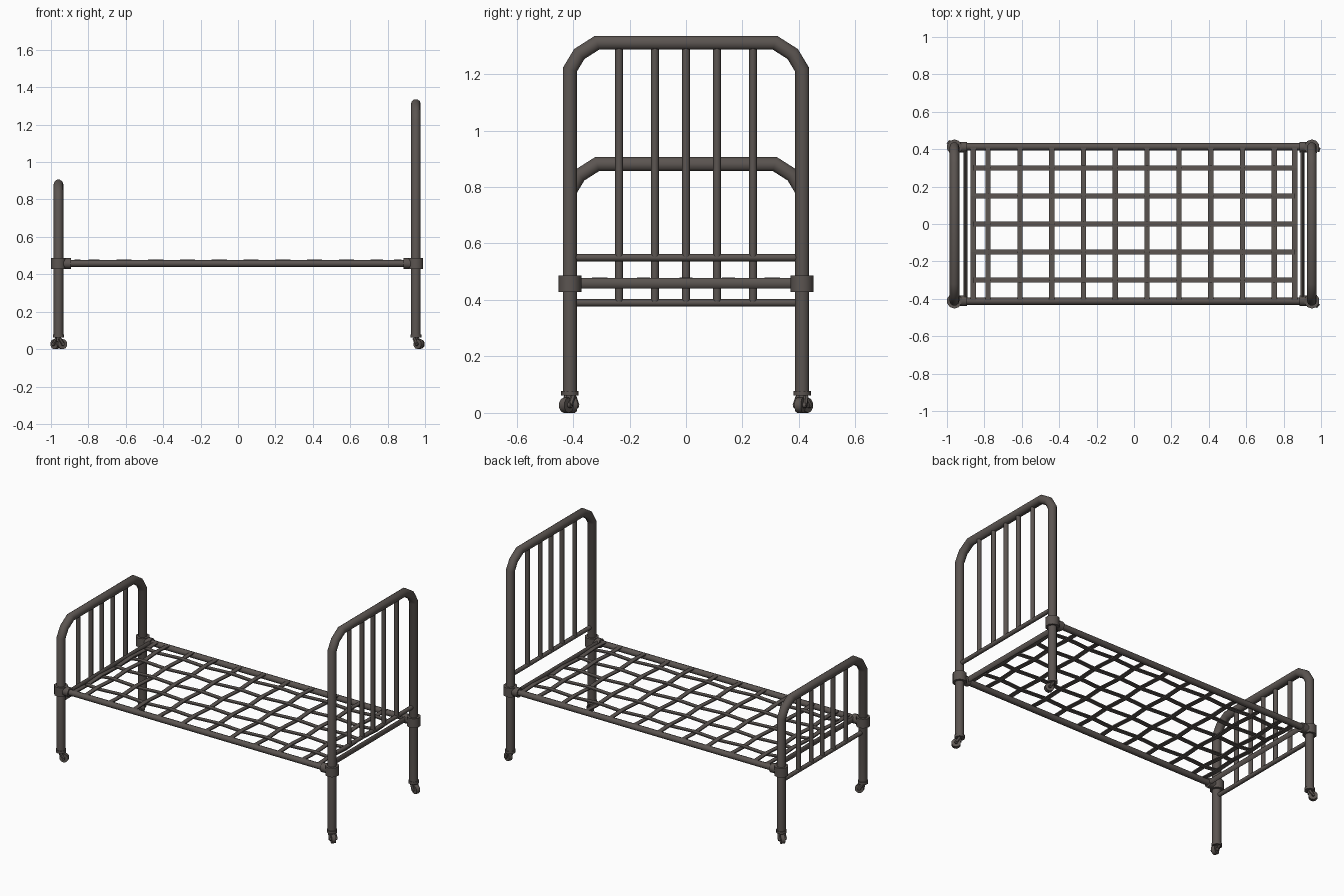
import bpy, bmesh, math
from mathutils import Vector, Matrix

if "Cube" in bpy.data.objects:
    bpy.data.objects.remove(bpy.data.objects["Cube"])

mat = bpy.data.materials.new("dark brown iron")
mat.diffuse_color = (0.105, 0.09, 0.082, 1)
mat.use_nodes = True
mat.node_tree.nodes["Principled BSDF"].inputs["Base Color"].default_value = mat.diffuse_color


def finish(bm, name, smooth=True):
    bmesh.ops.recalc_face_normals(bm, faces=bm.faces)
    me = bpy.data.meshes.new(name)
    bm.to_mesh(me)
    bm.free()
    me.materials.append(mat)
    ob = bpy.data.objects.new(name, me)
    bpy.context.collection.objects.link(ob)
    if smooth:
        bpy.context.view_layer.objects.active = ob
        bpy.ops.object.select_all(action='DESELECT')
        ob.select_set(True)
        bpy.ops.object.shade_smooth_by_angle(angle=math.radians(46))
    return ob


def rod(bm, a, b, r, sides=8, r2=None, squash=None):
    a, b = Vector(a), Vector(b)
    d = b - a
    m = Matrix.Translation((a + b) / 2) @ d.to_track_quat('Z', 'Y').to_matrix().to_4x4()
    vs = bmesh.ops.create_cone(bm, cap_ends=True, segments=sides, radius1=r,
                               radius2=r if r2 is None else r2, depth=d.length, matrix=m)['verts']
    if squash:  # flatten along x about the rod centre
        for v in vs:
            v.co.x = a.x + (v.co.x - a.x) * squash


def bent_tube(bm, x, pts, r, sides=10):
    # sweep a circle along a path in the y-z plane with mitred corners
    pts = [Vector((x, p[0], p[1])) for p in pts]
    ex, rings = Vector((1, 0, 0)), []
    for i, p in enumerate(pts):
        t0 = (p - pts[i - 1]).normalized() if i else (pts[1] - p).normalized()
        t1 = (pts[i + 1] - p).normalized() if i < len(pts) - 1 else t0
        t = (t0 + t1).normalized()
        n, k = ex.cross(t), 1 / max(t.dot(t0), 0.5)
        rings.append([bm.verts.new(p + r * (ex * math.cos(a) + n * k * math.sin(a)))
                      for a in (2 * math.pi * j / sides for j in range(sides))])
    for A, B in zip(rings, rings[1:]):
        for j in range(sides):
            bm.faces.new((A[j], A[(j + 1) % sides], B[(j + 1) % sides], B[j]))
    bm.faces.new(rings[0])
    bm.faces.new(rings[-1])


PY = 0.411  # post half spacing


def bed_end(name, x, top, low):
    # hooped frame
    half = [(PY, 0.07), (PY, top - 0.095), (0.378, top - 0.04), (0.315, top)]
    bm = bmesh.new()
    bent_tube(bm, x, half + [(-y, z) for y, z in reversed(half)], 0.026)
    finish(bm, name + "_hoop")
    # lower crossbar and upright bars
    bm = bmesh.new()
    rod(bm, (x, -PY, low), (x, PY, low), 0.013)
    for y in (-0.237, -0.11, 0, 0.11, 0.237):
        rod(bm, (x, y, low), (x, y, top), 0.014)
    finish(bm, name + "_bars")


def corner(name, x, y, swivel):
    # collar round the post with a sleeve for the side rail
    s = -1 if x > 0 else 1
    bm = bmesh.new()
    rod(bm, (x, y, 0.428), (x, y, 0.486), 0.041, 10)
    rod(bm, (x, y, 0.457), (x + s * 0.066, y, 0.457), 0.029, 10)
    finish(bm, name + "_collar")
    # caster with ring, fork and wheel
    bm = bmesh.new()
    rod(bm, (x, y, 0.062), (x, y, 0.078), 0.031, 10)
    rod(bm, (x, y, 0.04), (x, y, 0.064), 0.012, 8)
    d = Vector((math.cos(swivel), math.sin(swivel), 0))
    ax = Vector((-d.y, d.x, 0))
    c = Vector((x, y, 0.027)) + d * 0.02
    rod(bm, c - ax * 0.012, c + ax * 0.012, 0.027, 10)
    rod(bm, c - ax * 0.024, c + ax * 0.024, 0.009, 8)
    for k in (-1, 1):
        rod(bm, c + ax * 0.019 * k, Vector((x, y, 0.058)) + ax * 0.015 * k, 0.009, 6)
    finish(bm, name + "_caster")


HX, FX = 0.951, -0.96
bed_end("headboard", HX, 1.311, 0.55)
bed_end("footboard", FX, 0.881, 0.39)
corner("head_front", HX, -PY, math.radians(-40))
corner("head_back", HX, PY, math.radians(-20))
corner("foot_front", FX, -PY, math.radians(20))
corner("foot_back", FX, PY, math.radians(140))

# side rails
for s, n in ((-1, "front"), (1, "back")):
    bm = bmesh.new()
    rod(bm, (FX, s * 0.413, 0.458), (HX, s * 0.413, 0.458), 0.019, 8)
    finish(bm, n + "_side_rail")

# end rails, flattened tubes
for x, n in ((-0.901, "foot"), (0.901, "head")):
    bm = bmesh.new()
    rod(bm, (x, -PY, 0.459), (x, PY, 0.459), 0.019, 8, squash=0.5)
    finish(bm, n + "_end_rail")

# woven strap base: each strap rises and dips over its crossings
XS = [-0.86 + 0.0] + [-0.78 + 0.17 * i for i in range(10)] + [0.86]
YS = [-0.30, -0.15, 0, 0.15, 0.30]
Z, T = 0.472, 0.0045


def strap(bm, pts, side, w):
    rings = []
    for p in pts:
        p = Vector(p)
        rings.append([bm.verts.new(p + side * a * w + Vector((0, 0, b * 0.0035)))
                      for a, b in ((-1, -1), (1, -1), (1, 1), (-1, 1))])
    for A, B in zip(rings, rings[1:]):
        for j in range(4):
            bm.faces.new((A[j], A[(j + 1) % 4], B[(j + 1) % 4], B[j]))
    bm.faces.new(rings[0])
    bm.faces.new(rings[-1])


bm = bmesh.new()
for j, y in enumerate(YS):
    strap(bm, [(x, y, Z + T * (-1) ** (i + j)) for i, x in enumerate(XS)], Vector((0, 1, 0)), 0.014)
finish(bm, "long_straps", False)
bm = bmesh.new()
for i, x in enumerate(XS):
    mid = [(x, y, Z - T * (-1) ** (i + j)) for j, y in enumerate(YS)]
    strap(bm, [(x, -0.41, Z)] + mid + [(x, 0.41, Z)], Vector((1, 0, 0)), 0.014)
finish(bm, "cross_straps", False)
